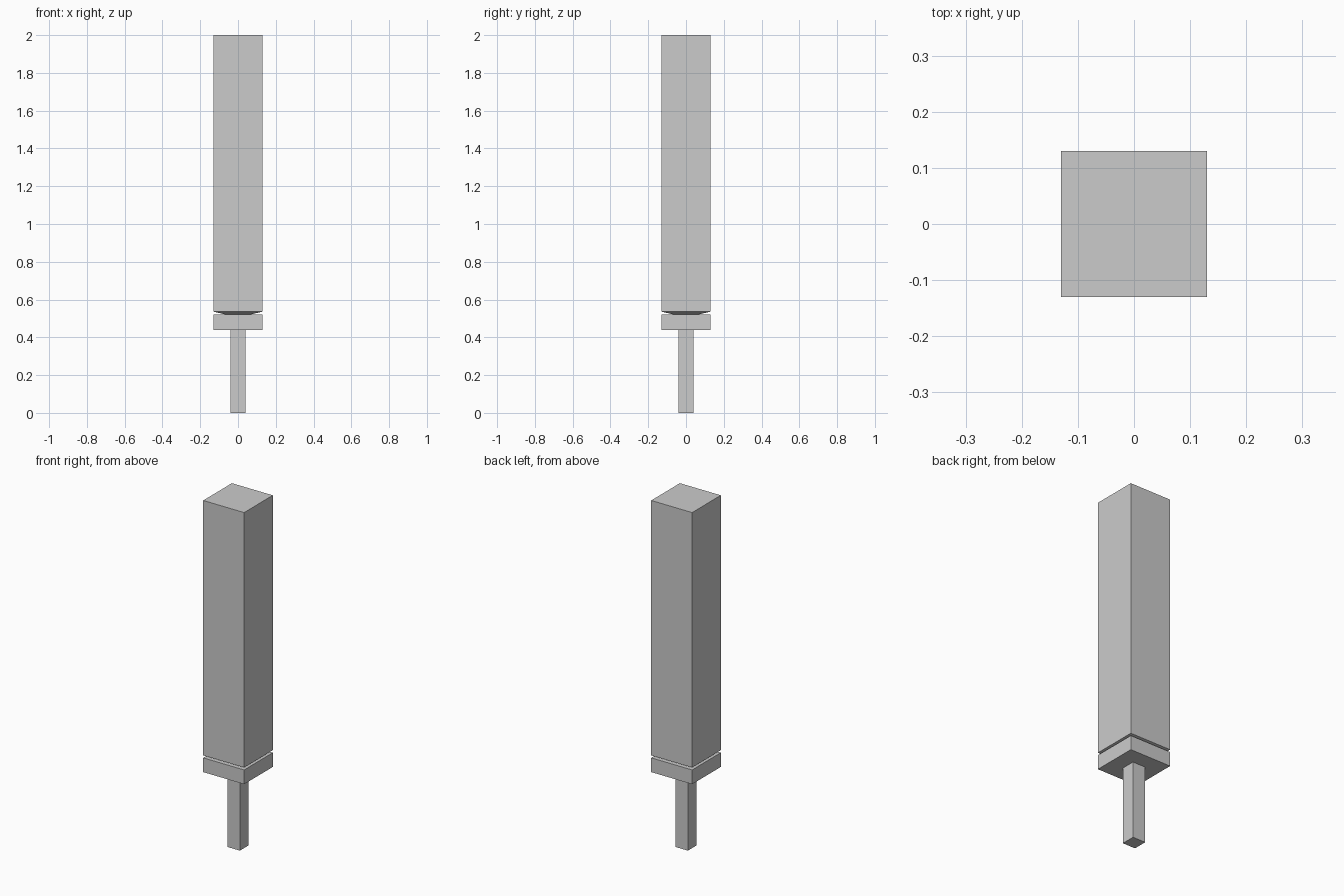
import bpy, bmesh

if "Cube" in bpy.data.objects:
    bpy.data.objects.remove(bpy.data.objects["Cube"])


def square_stack(name, rings):
    """Closed square solid through (half_width, z) rings, bottom to top."""
    bm = bmesh.new()
    loops = [[bm.verts.new((sx * h, sy * h, z))
              for sx, sy in ((-1, -1), (1, -1), (1, 1), (-1, 1))]
             for h, z in rings]
    for a, b in zip(loops, loops[1:]):
        for i in range(4):
            j = (i + 1) % 4
            bm.faces.new((a[i], a[j], b[j], b[i]))
    bm.faces.new(loops[0][::-1])
    bm.faces.new(loops[-1])
    mesh = bpy.data.meshes.new(name)
    bm.to_mesh(mesh)
    bm.free()
    obj = bpy.data.objects.new(name, mesh)
    bpy.context.collection.objects.link(obj)
    return obj


# Thin square stem at the bottom
square_stack("stem", [(0.04, 0.0), (0.04, 0.44)])

# Flat square collar
square_stack("collar", [(0.13, 0.44), (0.13, 0.522)])

# Long square body with a shallow tapered underside resting on the collar
square_stack("body", [(0.07, 0.522), (0.13, 0.536), (0.13, 2.0)])
